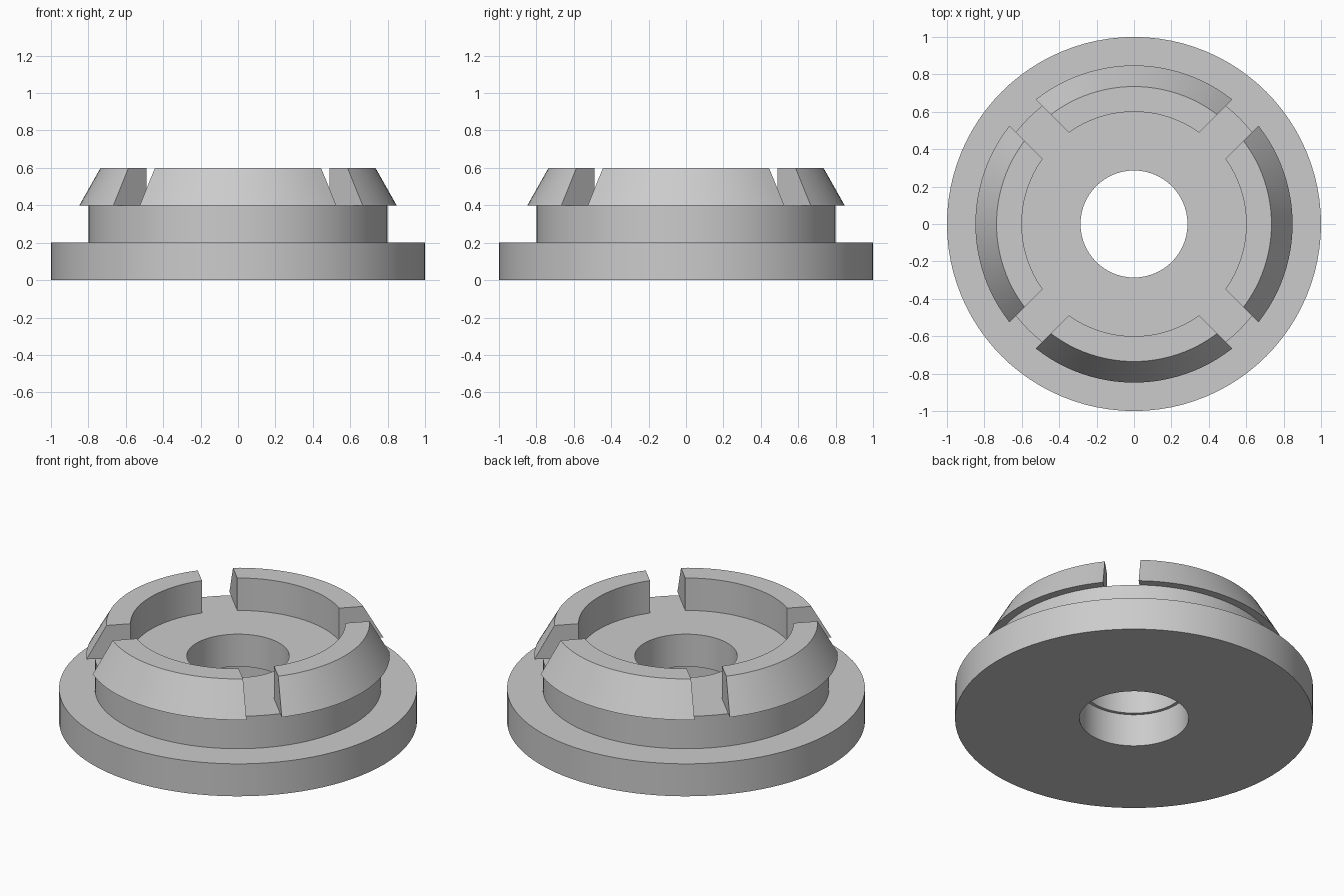
import bpy, bmesh, math

if "Cube" in bpy.data.objects:
    bpy.data.objects.remove(bpy.data.objects["Cube"])

SIDES = 96
grey = bpy.data.materials.new("plain grey")
grey.diffuse_color = (0.6, 0.6, 0.6, 1)
grey.use_nodes = True
grey.node_tree.nodes["Principled BSDF"].inputs["Base Color"].default_value = grey.diffuse_color


def finish(name, bm):
    bmesh.ops.recalc_face_normals(bm, faces=bm.faces[:])
    mesh = bpy.data.meshes.new(name)
    bm.to_mesh(mesh)
    bm.free()
    mesh.materials.append(grey)
    obj = bpy.data.objects.new(name, mesh)
    bpy.context.collection.objects.link(obj)
    bpy.ops.object.select_all(action='DESELECT')
    obj.select_set(True)
    bpy.context.view_layer.objects.active = obj
    bpy.ops.object.shade_smooth_by_angle(angle=math.radians(25))
    return obj


def lathe(name, profile):
    """Revolve a closed (radius, z) profile around the z axis."""
    bm = bmesh.new()
    rings = []
    for i in range(SIDES):
        a = 2 * math.pi * i / SIDES
        rings.append([bm.verts.new((r * math.cos(a), r * math.sin(a), z)) for r, z in profile])
    n = len(profile)
    for i in range(SIDES):
        p, q = rings[i], rings[(i + 1) % SIDES]
        for j in range(n):
            k = (j + 1) % n
            bm.faces.new((p[j], q[j], q[k], p[k]))
    return finish(name, bm)


def clip_segment(name, middle, profile, half_gap=0.1, steps=24):
    """Arc of a ring whose ends are parallel to the diagonal slots."""
    bm = bmesh.new()
    rows = []
    for i in range(steps + 1):
        t = 2 * i / steps - 1
        row = []
        for r, z in profile:
            a = middle + t * (math.pi / 4 - math.asin(half_gap / r))
            row.append(bm.verts.new((r * math.cos(a), r * math.sin(a), z)))
        rows.append(row)
    n = len(profile)
    for p, q in zip(rows, rows[1:]):
        for j in range(n):
            k = (j + 1) % n
            bm.faces.new((p[j], q[j], q[k], p[k]))
    bm.faces.new(rows[0])
    bm.faces.new(rows[-1])
    return finish(name, bm)


# Flange and stepped collar, with a bore that narrows halfway up
lathe("stepped_base", [(0.305, 0), (1, 0), (1, 0.2), (0.8, 0.2),
                       (0.8, 0.4), (0.286, 0.4), (0.286, 0.2), (0.305, 0.2)])

# Four tapered snap clips overhanging the collar
for i, side in enumerate(("right", "back", "left", "front")):
    clip_segment("clip_" + side, i * math.pi / 2,
                 [(0.6, 0.4), (0.848, 0.4), (0.735, 0.6), (0.6, 0.6)])
